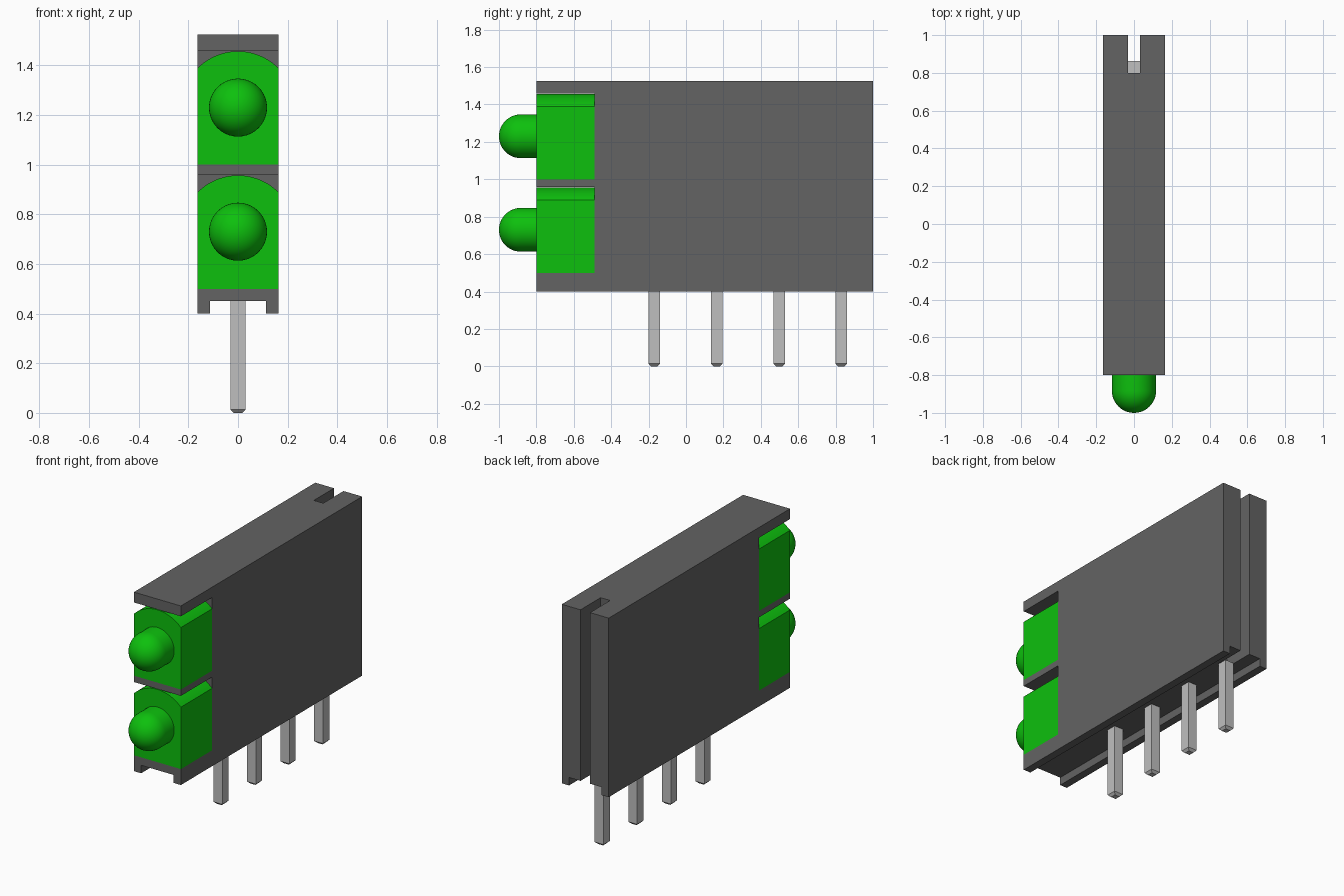
import bpy, bmesh, math
from mathutils import Matrix

cube = bpy.data.objects.get("Cube")
if cube:
    bpy.data.objects.remove(cube, do_unlink=True)


def material(name, rgb):
    m = bpy.data.materials.new(name)
    m.use_nodes = True
    m.diffuse_color = (*rgb, 1)
    m.node_tree.nodes["Principled BSDF"].inputs["Base Color"].default_value = (*rgb, 1)
    return m


GREY = material("dark grey plastic", (0.125, 0.125, 0.125))
GREEN = material("green lens", (0.004, 0.53, 0.004))
METAL = material("light grey metal", (0.52, 0.52, 0.52))

HALF = 0.163                      # half width of the housing
FRONT, BACK, POCKET = -0.8, 1.0, -0.49
LAMP_BASES = (0.5, 1.0)


def finish(name, bm, mat):
    bmesh.ops.recalc_face_normals(bm, faces=bm.faces)
    me = bpy.data.meshes.new(name)
    bm.to_mesh(me)
    bm.free()
    me.materials.append(mat)
    ob = bpy.data.objects.new(name, me)
    bpy.context.collection.objects.link(ob)
    return ob


def prism(name, points, direction, mat):
    """Extrude a planar outline along a vector."""
    bm = bmesh.new()
    face = bm.faces.new([bm.verts.new(p) for p in points])
    new = bmesh.ops.extrude_face_region(bm, geom=[face])["geom"]
    bmesh.ops.translate(bm, vec=direction, verts=[v for v in new if isinstance(v, bmesh.types.BMVert)])
    return finish(name, bm, mat)


def box(name, x, y0, y1, z0, z1, mat):
    return prism(name, [(-x, y0, z0), (x, y0, z0), (x, y1, z0), (-x, y1, z0)], (0, 0, z1 - z0), mat)


def activate(ob):
    bpy.ops.object.select_all(action="DESELECT")
    bpy.context.view_layer.objects.active = ob
    ob.select_set(True)


def cut(ob, cutter):
    mod = ob.modifiers.new("cut", "BOOLEAN")
    mod.operation, mod.solver, mod.object = "DIFFERENCE", "EXACT", cutter
    activate(ob)
    bpy.ops.object.modifier_apply(modifier=mod.name)
    bpy.data.objects.remove(cutter, do_unlink=True)


# Housing: side outline with two lamp pockets, extruded across its width
outline = [(BACK, 0.4), (BACK, 1.525), (FRONT, 1.525)]
for z in reversed(LAMP_BASES):
    outline += [(FRONT, z + 0.46), (POCKET, z + 0.46), (POCKET, z), (FRONT, z)]
outline.append((FRONT, 0.4))
housing = prism("housing", [(-HALF, y, z) for y, z in outline], (2 * HALF, 0, 0), GREY)

# Channel along the underside and slot down the back
cut(housing, box("channel_cutter", 0.113, -1.2, 1.2, 0.2, 0.45, GREY))
cut(housing, box("slot_cutter", 0.033, 0.8, 1.2, 0.2, 1.8, GREY))


def lamp_block(name, z):
    """Square lens body with an arched top."""
    radius, mid = 0.23, z + 0.227
    a = math.asin(HALF / radius)
    pts = [(-HALF, FRONT, z), (HALF, FRONT, z)]
    steps = 20
    for i in range(steps + 1):
        t = a - 2 * a * i / steps
        pts.append((radius * math.sin(t), FRONT, mid + radius * math.cos(t)))
    ob = prism(name, pts, (0, POCKET - FRONT, 0), GREEN)
    activate(ob)
    bpy.ops.object.shade_smooth_by_angle(angle=math.radians(30))


def lamp_dome(name, z):
    """Round lens: short cylinder with a hemispherical tip."""
    r, rings = 0.117, 12
    bm = bmesh.new()
    path = [(r, FRONT + 0.02)]
    for i in range(rings + 1):
        t = math.pi / 2 * i / rings
        path.append((r * math.cos(t), -1 + r - r * math.sin(t)))
    verts = [bm.verts.new((d, y, 0)) for d, y in path]
    edges = [bm.edges.new(pair) for pair in zip(verts, verts[1:])]
    bmesh.ops.spin(bm, geom=verts + edges, cent=(0, 0, 0), axis=(0, 1, 0),
                   angle=2 * math.pi, steps=40)
    bmesh.ops.remove_doubles(bm, verts=bm.verts, dist=0.0005)
    bmesh.ops.translate(bm, vec=(0, 0, z), verts=bm.verts)
    ob = finish(name, bm, GREEN)
    activate(ob)
    bpy.ops.object.shade_smooth_by_angle(angle=math.radians(30))


for label, base in zip(("lower", "upper"), LAMP_BASES):
    lamp_block(label + "_lamp_block", base)
    lamp_dome(label + "_lamp_dome", base + 0.23)

# Square pins with a tapered tip
for i in range(4):
    bm = bmesh.new()
    bmesh.ops.create_cube(bm, size=1, matrix=Matrix.Diagonal((0.062, 0.062, 0.45, 1)))
    bmesh.ops.translate(bm, vec=(0, -0.169 + i / 3, 0.225), verts=bm.verts)
    bottom = [f for f in bm.faces if f.calc_center_median().z < 0.01]
    bmesh.ops.bevel(bm, geom=list(bottom[0].edges), offset=0.014, segments=1, affect="EDGES")
    finish(f"pin_{i + 1}", bm, METAL)
